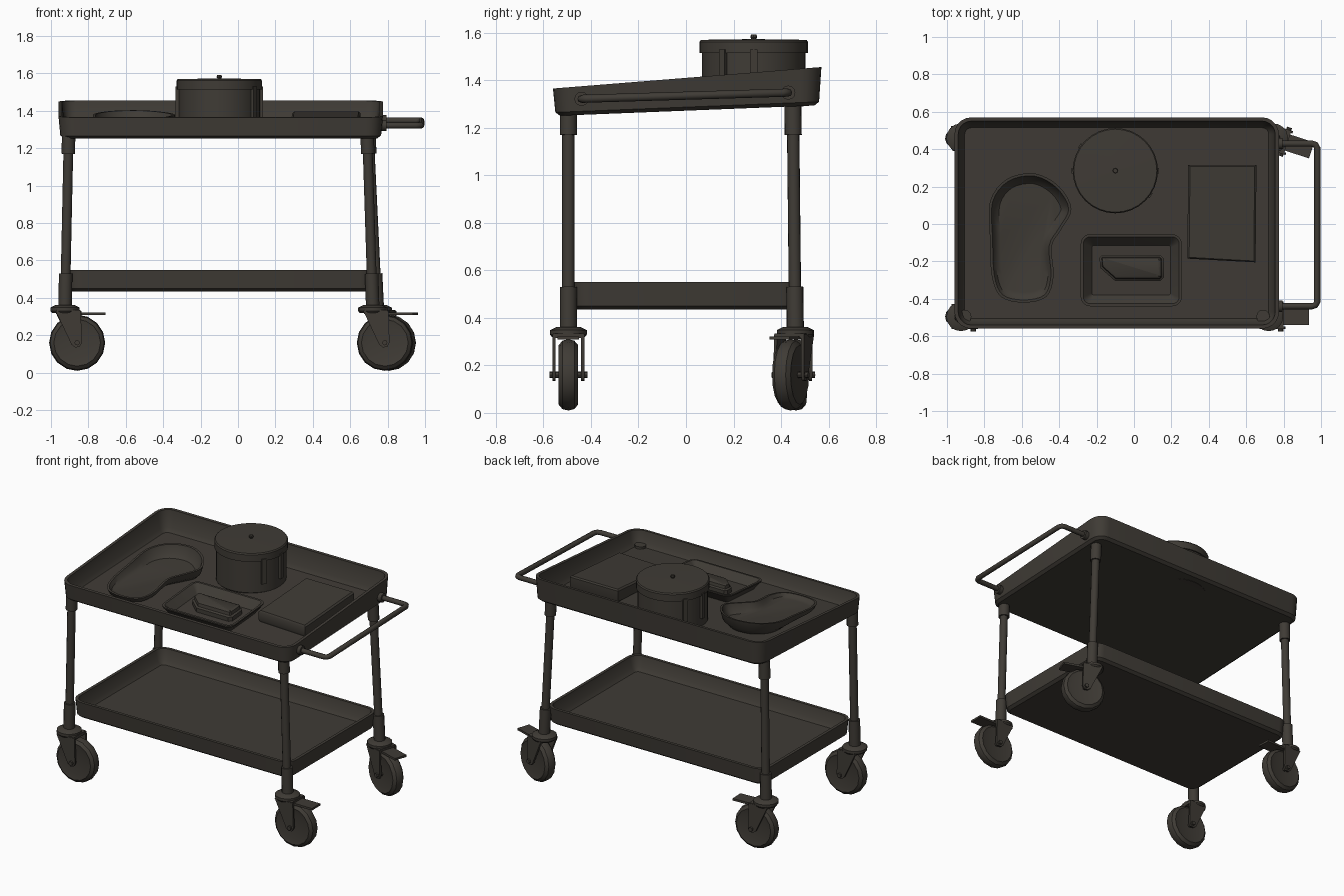
import bpy, bmesh, math
from mathutils import Vector, Matrix

cube = bpy.data.objects.get("Cube")
if cube:
    bpy.data.objects.remove(cube, do_unlink=True)

mat = bpy.data.materials.new("dark_brown_metal")
mat.use_nodes = True
COLOUR = (0.05, 0.044, 0.036, 1)
mat.diffuse_color = COLOUR
mat.node_tree.nodes["Principled BSDF"].inputs["Base Color"].default_value = COLOUR


def finish(name, bm, angle=35):
    bmesh.ops.recalc_face_normals(bm, faces=bm.faces[:])
    me = bpy.data.meshes.new(name)
    bm.to_mesh(me)
    bm.free()
    me.materials.append(mat)
    me.shade_smooth()
    me.set_sharp_from_angle(angle=math.radians(angle))
    ob = bpy.data.objects.new(name, me)
    bpy.context.collection.objects.link(ob)
    return ob


def loft(name, rings, matrix=None):
    """Skin a stack of equal rings and cap both ends."""
    bm = bmesh.new()
    rows = [[bm.verts.new(p) for p in ring] for ring in rings]
    for a, b in zip(rows, rows[1:]):
        for i in range(len(a)):
            j = (i + 1) % len(a)
            bm.faces.new((a[i], a[j], b[j], b[i]))
    bm.faces.new(rows[0])
    bm.faces.new(rows[-1])
    if matrix:
        bm.transform(matrix)
    return finish(name, bm)


def tilted(outline, z, slope):
    return [Vector((x, y, z + slope * y)) for x, y in outline]


def rounded_rect(x0, x1, y0, y1, r, inset=0.0, steps=5):
    x0, x1, y0, y1 = x0 + inset, x1 - inset, y0 + inset, y1 - inset
    r = max(r - inset, 0.01)
    corners = [(x1 - r, y1 - r), (x0 + r, y1 - r), (x0 + r, y0 + r), (x1 - r, y0 + r)]
    out = []
    for k, (cx, cy) in enumerate(corners):
        for s in range(steps + 1):
            a = math.pi / 2 * (k + s / steps)
            out.append((cx + r * math.cos(a), cy + r * math.sin(a)))
    return out


def closed_curve(points, steps=4):
    out, n = [], len(points)
    for i in range(n):
        p = [Vector(points[(i + k - 1) % n]) for k in range(4)]
        for s in range(steps):
            t = s / steps
            v = 0.5 * (2 * p[1] + (p[2] - p[0]) * t
                       + (2 * p[0] - 5 * p[1] + 4 * p[2] - p[3]) * t * t
                       + (3 * p[1] - p[0] - 3 * p[2] + p[3]) * t ** 3)
            out.append((v.x, v.y))
    return out


def shrink(outline, d):
    """Move a counter-clockwise outline inward."""
    out = []
    for i, p in enumerate(outline):
        t = Vector(outline[(i + 1) % len(outline)]) - Vector(outline[i - 1])
        n = Vector((-t.y, t.x)).normalized()
        out.append((p[0] + n.x * d, p[1] + n.y * d))
    return out


def turned(name, profile, matrix, segs=16):
    """Lathe a radius/height profile about z."""
    rings = [[Vector((r * math.cos(2 * math.pi * i / segs),
                      r * math.sin(2 * math.pi * i / segs), h)) for i in range(segs)]
             for r, h in profile]
    return loft(name, rings, matrix)


def rod(name, a, b, r, segs=12):
    a, b = Vector(a), Vector(b)
    d = b - a
    m = Matrix.Translation(a) @ d.to_track_quat('Z', 'Y').to_matrix().to_4x4()
    return turned(name, [(r, 0), (r, d.length)], m, segs)


def box(name, lo, hi, matrix=None):
    sq = [(lo[0], lo[1]), (hi[0], lo[1]), (hi[0], hi[1]), (lo[0], hi[1])]
    return loft(name, [tilted(sq, lo[2], 0), tilted(sq, hi[2], 0)], matrix)


def tray(name, bounds, r, low, rim):
    """Open tray; low and rim are (height, slope) pairs."""
    o = lambda d: rounded_rect(*bounds, r, d)
    return loft(name, [
        tilted(o(0.03), *low), tilted(o(0.01), low[0] + 0.015, low[1]),
        tilted(o(0), *rim), tilted(o(0.02), *rim),
        tilted(o(0.035), low[0] + 0.045, low[1]), tilted(o(0.055), low[0] + 0.02, low[1])])


# Trays
tray("top_tray", (-0.96, 0.775, -0.56, 0.57), 0.09, (1.272, 0.04), (1.41, 0.08))
tray("lower_tray", (-0.92, 0.73, -0.49, 0.48), 0.08, (0.435, 0), (0.55, 0))


# Castor, wheel trailing along local +x
def castor(label, x, y, turn, pedal):
    m = Matrix.Translation((x, y, 0)) @ Matrix.Rotation(math.radians(turn), 4, 'Z')
    axle = m @ Matrix.Translation((0.065, 0, 0.16)) @ Matrix.Rotation(math.pi / 2, 4, 'X')
    turned(label + "_wheel", [(0.09, -0.034), (0.125, -0.041), (0.144, -0.025), (0.15, 0),
                              (0.144, 0.025), (0.125, 0.041), (0.09, 0.034)], axle)
    turned(label + "_axle", [(0.014, -0.08), (0.014, 0.08)], axle, 8)
    turned(label + "_swivel", [(0.07, 0.32), (0.078, 0.33), (0.078, 0.348), (0.05, 0.362)], m)
    box(label + "_fork_bridge", (-0.045, -0.065, 0.315), (0.08, 0.065, 0.335), m)
    side = [(-0.05, 0.33), (0.085, 0.33), (0.09, 0.16), (0.078, 0.138), (0.055, 0.135), (0.035, 0.15)]
    for s in (-1, 1):
        loft(label + "_fork_side", [[Vector((px, s * py, pz)) for px, pz in side]
                                    for py in (0.054, 0.067)], m)
    if pedal:
        box(label + "_brake_pedal", (0.05, -0.045, 0.308), (0.215, 0.045, 0.322), m)


# Legs: label, top x/y, bottom x/y, castor turn, brake pedal
LEGS = [("front_right_leg", (-0.905, -0.495), (-0.925, -0.495), 0, False),
        ("back_right_leg", (-0.905, 0.45), (-0.925, 0.46), 3, True),
        ("front_left_leg", (0.69, -0.495), (0.72, -0.495), 0, True),
        ("back_left_leg", (0.70, 0.45), (0.745, 0.46), -18, True)]
for label, t, b, turn, pedal in LEGS:
    top, bottom = Vector((*t, 1.29)), Vector((*b, 0.355))
    at = lambda z: bottom.lerp(top, (z - 0.355) / 0.935)
    rod(label + "_pole", bottom, top, 0.026)
    rod(label + "_top_sleeve", at(1.17), top, 0.036)
    rod(label + "_lower_sleeve", at(0.36), at(0.53), 0.036)
    castor(label + "_castor", b[0], b[1], turn, pedal)

# Push handle with mounts
pts = [(0.76, 0.43), (0.95, 0.43), (0.97, 0.424), (0.98, 0.405),
       (0.98, -0.415), (0.97, -0.434), (0.95, -0.44), (0.76, -0.44)]
cu = bpy.data.curves.new("push_handle", 'CURVE')
cu.dimensions = '3D'
cu.bevel_depth = 0.017
cu.bevel_resolution = 2
cu.use_fill_caps = True
sp = cu.splines.new('POLY')
sp.points.add(len(pts) - 1)
for p, (x, y) in zip(sp.points, pts):
    p.co = (x, y, 1.335 + 0.03 * y, 1)
sp.use_smooth = True
cu.materials.append(mat)
bpy.context.collection.objects.link(bpy.data.objects.new("push_handle", cu))
for y in (0.43, -0.44):
    rod("handle_mount", (0.755, y, 1.335 + 0.03 * y), (0.795, y, 1.335 + 0.03 * y), 0.03)

# Lidded drum
place = Matrix.Translation((-0.1, 0.285, 0))
turned("drum_body", [(0.21, 1.29), (0.218, 1.30), (0.218, 1.54)], place, 32)
turned("drum_lid", [(0.228, 1.515), (0.228, 1.562), (0.222, 1.57), (0.02, 1.573)], place, 32)
turned("lid_knob", [(0.008, 1.57), (0.014, 1.58), (0.012, 1.592)], place, 8)
for base in (-35, 145):
    for a in (base, base + 35):
        box("drum_clip", (0.21, -0.015, 1.36), (0.234, 0.015, 1.53),
            place @ Matrix.Rotation(math.radians(a), 4, 'Z'))

# Kidney dish
kidney = closed_curve([(-0.77, 0.12), (-0.77, -0.08), (-0.76, -0.28), (-0.71, -0.39), (-0.59, -0.42),
                       (-0.47, -0.39), (-0.43, -0.28), (-0.44, -0.12), (-0.39, -0.03),
                       (-0.335, 0.08), (-0.40, 0.20), (-0.53, 0.27), (-0.68, 0.24)])
loft("kidney_dish", [tilted(shrink(kidney, d), z, s) for d, z, s in (
    (0.045, 1.295, 0.05), (0.015, 1.32, 0.08), (0, 1.368, 0.13),
    (0.014, 1.368, 0.13), (0.03, 1.33, 0.08), (0.055, 1.312, 0.05))])

# Square dish with a bar of soap-like block inside
dish = (-0.285, 0.255, -0.44, -0.055)
loft("square_dish", [tilted(rounded_rect(*dish, 0.05, d), z, 0.08) for d, z in (
    (0.05, 1.30), (0, 1.362), (0, 1.37), (0.014, 1.37), (0.06, 1.318))])
block = [(-0.10, -0.305), (0.14, -0.305), (0.16, -0.285), (0.16, -0.185),
         (0.14, -0.165), (-0.17, -0.165), (-0.185, -0.18), (-0.18, -0.235)]
loft("dish_block", [tilted(shrink(block, d), z, 0.08) for d, z in (
    (0, 1.315), (0, 1.345), (0.012, 1.352), (0.016, 1.372), (0.03, 1.378))])

# Folded pad
pad = [(0.285, -0.185), (0.65, -0.205), (0.655, 0.315), (0.29, 0.315)]
loft("folded_pad", [tilted(shrink(pad, d), z, s) for d, z, s in (
    (0.01, 1.295, 0.05), (0, 1.31, 0.05), (0, 1.365, 0.07), (0.012, 1.375, 0.07))])
